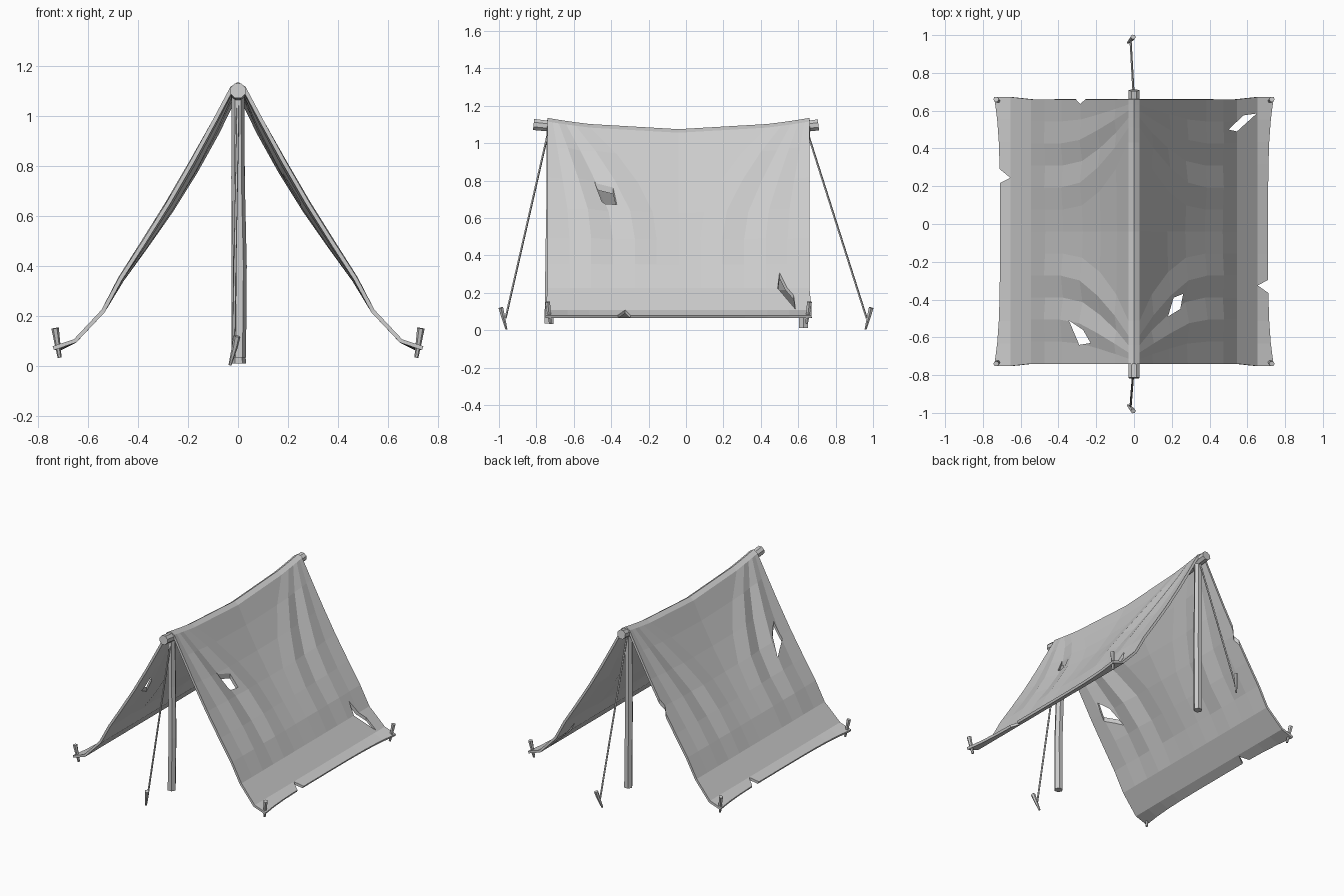
import bpy, bmesh, math
from mathutils import Vector

if "Cube" in bpy.data.objects:
    bpy.data.objects.remove(bpy.data.objects["Cube"])

Y0, Y1 = -0.74, 0.66          # canvas ends
MID, HALF = (Y0 + Y1) / 2, (Y1 - Y0) / 2


def make(name, bm):
    bmesh.ops.recalc_face_normals(bm, faces=bm.faces)
    me = bpy.data.meshes.new(name)
    bm.to_mesh(me)
    bm.free()
    ob = bpy.data.objects.new(name, me)
    bpy.context.collection.objects.link(ob)
    return ob


def tube(name, pts, radii, sides=6):
    """Flat-sided rod through pts, one radius per point."""
    bm = bmesh.new()
    pts = [Vector(p) for p in pts]
    rings = []
    for i, p in enumerate(pts):
        d = (pts[min(i + 1, len(pts) - 1)] - pts[max(i - 1, 0)]).normalized()
        a = d.cross(Vector((1, 0, 0))).normalized()
        b = d.cross(a)
        rings.append([bm.verts.new(p + radii[i] * (a * math.cos(t) + b * math.sin(t)))
                      for t in [(k + 0.5) * math.tau / sides for k in range(sides)]])
    for r, s in zip(rings, rings[1:]):
        for k in range(sides):
            bm.faces.new((r[k], r[(k + 1) % sides], s[(k + 1) % sides], s[k]))
    bm.faces.new(rings[0])
    bm.faces.new(rings[-1])
    return make(name, bm)


def ridge_sag(y):
    return 0.06 * max(0, 1 - ((y - MID) / HALF) ** 2)


# Canvas: half profile (x, z) from ridge to hem
half = [(0.03, 1.116), (0.10, 0.985), (0.19, 0.82), (0.285, 0.655), (0.385, 0.495),
        (0.475, 0.355), (0.545, 0.225), (0.655, 0.108), (0.74, 0.08)]
prof = [(-x, z) for x, z in reversed(half)] + [(0, 1.135)] + half
COLS = 12
FOLD = [0, -0.3, 1, -0.9, 0.8, -0.5, -0.9, -0.4, 0.6, -0.7, 0.7, -0.2, 0]


def canvas_point(x, z, j):
    ax, side = abs(x), (1 if x > 0 else -1)
    s = min(1, max(0, (1.116 - z) / 0.891))      # 0 at ridge, 1 at foot of slope
    v = -1 + 2 * j / COLS
    # columns crowd to the ridge ends, fanning out down the slope
    v = math.copysign(abs(v) ** (0.22 + 0.78 * min(1, s * 1.7)), v)
    y = MID + HALF * v
    z -= ridge_sag(y) * (1 - s) ** 1.6
    if 0 < s < 1:
        push = (0.006 * (1 - v * v) - 0.012 * FOLD[j]) * math.sin(math.pi * s ** 0.8)
        ax -= push * 0.87
        z -= push * 0.5
    if ax > 0.7:
        ax -= 0.03 * (1 - v ** 4)                # hem pulled in between pegs
    if ax > 0.6:
        y += 0.012 * v
    return (ax * (0 if x == 0 else side), y, z)


bm = bmesh.new()
grid = [[bm.verts.new(canvas_point(x, z, j)) for x, z in prof] for j in range(COLS + 1)]
for j in range(COLS):
    for i in range(len(prof) - 1):
        bm.faces.new((grid[j][i], grid[j][i + 1], grid[j + 1][i + 1], grid[j + 1][i]))
canvas = make("canvas", bm)
if canvas.data.polygons[0].normal.z < 0:
    canvas.data.flip_normals()
solid = canvas.modifiers.new("thickness", 'SOLIDIFY')
solid.thickness, solid.offset = 0.016, -1

# Tears and hem notches, cut straight down
tears = [
    [(0.21, -0.39), (0.26, -0.37), (0.245, -0.45), (0.18, -0.49)],
    [(0.50, 0.50), (0.58, 0.575), (0.65, 0.585), (0.545, 0.49)],
    [(-0.345, -0.51), (-0.27, -0.56), (-0.23, -0.63), (-0.29, -0.64)],
    [(-0.33, 0.685), (-0.285, 0.635), (-0.23, 0.685)],
    [(-0.76, 0.33), (-0.655, 0.245), (-0.76, 0.19)],
    [(0.76, -0.27), (0.655, -0.325), (0.76, -0.40)],
]
bm = bmesh.new()
for t in tears:
    f = bm.faces.new([bm.verts.new((x, y, -0.2)) for x, y in t])
    up = bmesh.ops.extrude_face_region(bm, geom=[f])["geom"]
    bmesh.ops.translate(bm, vec=(0, 0, 1.6), verts=[g for g in up if isinstance(g, bmesh.types.BMVert)])
cutter = make("tear_cutter", bm)
cutter.hide_render = True
cut = canvas.modifiers.new("tears", 'BOOLEAN')
cut.operation, cut.object, cut.solver = 'DIFFERENCE', cutter, 'EXACT'
bpy.context.view_layer.objects.active = canvas
for m in ("thickness", "tears"):
    bpy.ops.object.modifier_apply(modifier=m)
bpy.data.objects.remove(cutter)

# Sagging ridge pole
ys = [Y0, MID - 0.67 * HALF, MID, MID + 0.67 * HALF, Y1]
tube("ridge_pole", [(0, -0.815, 1.1)] + [(0, y, 1.092 - ridge_sag(y)) for y in ys] + [(0, 0.708, 1.098)],
     [0.032, 0.031, 0.028, 0.028, 0.028, 0.031, 0.032], 8)

# Upright posts
tube("front_post", [(0.004, -0.732, 0.035), (0.008, -0.728, 0.4), (0.0, -0.722, 0.75), (0, -0.725, 1.08)],
     [0.028, 0.027, 0.027, 0.025])
tube("back_post", [(0.003, 0.628, 0.012), (0.002, 0.622, 0.5), (0, 0.625, 1.08)], [0.028, 0.027, 0.025])

# Guy ropes and their pegs
for name, s, top, foot in (("front", -1, -0.735, -0.965), ("back", 1, 0.645, 0.965)):
    tube(name + "_rope", [(0, top, 1.07), (-0.018, foot, 0.065)], [0.006, 0.006], 5)
    tube(name + "_rope_peg", [(-0.032, s * 0.96, 0.005), (-0.012, s * 0.98, 0.08), (-0.004, s * 0.99, 0.12)],
         [0.006, 0.012, 0.014])

# Corner pegs through the hem
for sx, side in ((-1, "left"), (1, "right")):
    for y, dy, end in ((-0.725, -0.015, "front"), (0.645, 0.015, "back")):
        tube(f"{end}_{side}_peg", [(sx * 0.712, y, 0.035), (sx * 0.722, y + dy * 0.6, 0.1),
                                   (sx * 0.73, y + dy, 0.152)], [0.008, 0.012, 0.015])
